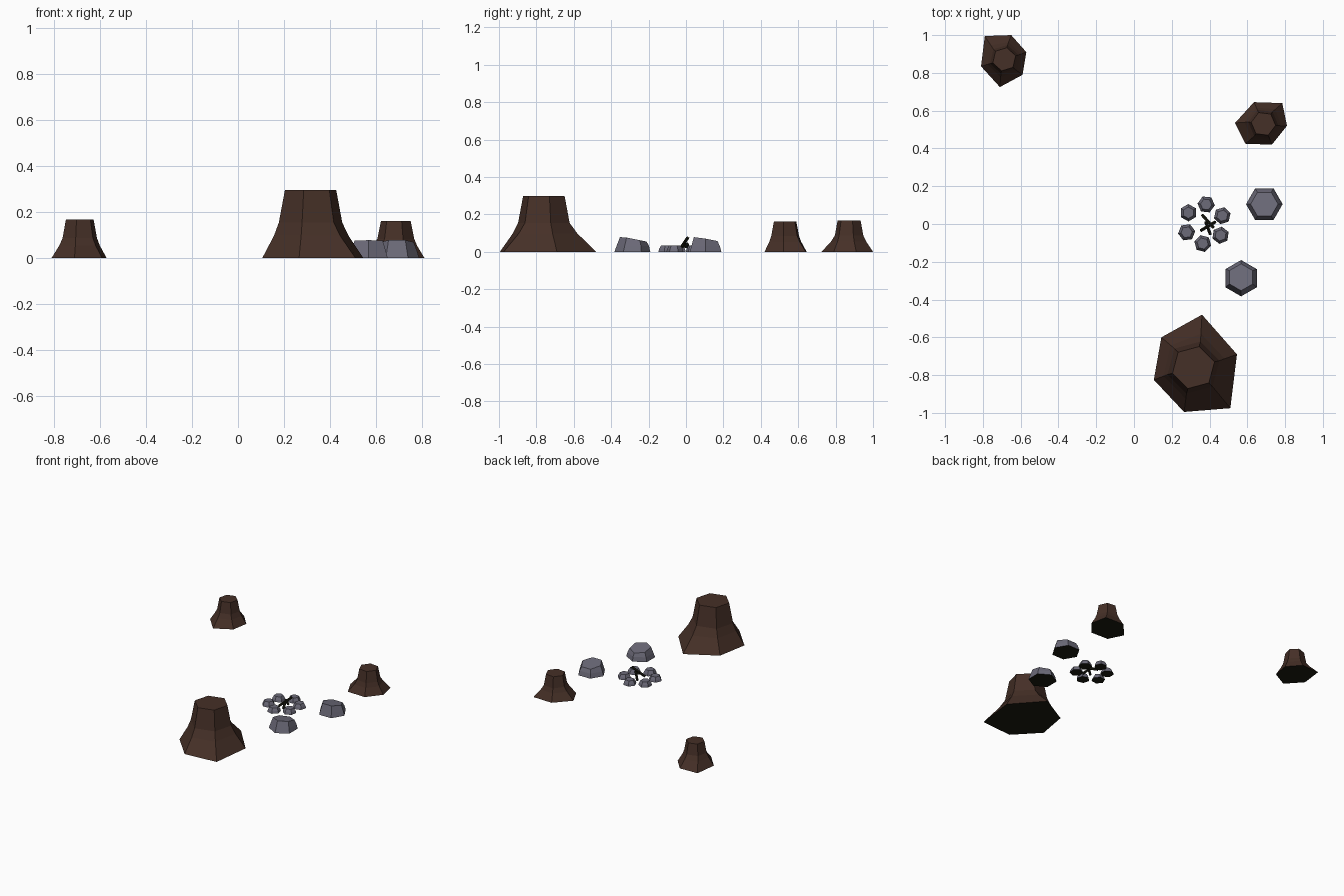
import bpy, bmesh, math
from mathutils import Vector

if "Cube" in bpy.data.objects:
    bpy.data.objects.remove(bpy.data.objects["Cube"])


def material(name, rgb):
    m = bpy.data.materials.new(name)
    m.diffuse_color = (*rgb, 1)
    m.use_nodes = True
    m.node_tree.nodes["Principled BSDF"].inputs["Base Color"].default_value = m.diffuse_color
    return m


BARK = material("dark bark", (0.060, 0.029, 0.020))
STONE = material("grey stone", (0.150, 0.145, 0.190))
SOIL = material("dark soil and char", (0.010, 0.010, 0.005))


def loft(name, rings, mat):
    """Skin a stack of rings, cap both ends; the underside gets the dark colour."""
    bm = bmesh.new()
    loops = [[bm.verts.new(p) for p in ring] for ring in rings]
    n = len(loops[0])
    for a, b in zip(loops, loops[1:]):
        for i in range(n):
            j = (i + 1) % n
            bm.faces.new((a[i], a[j], b[j], b[i]))
    bm.faces.new(loops[-1])
    bm.faces.new(loops[0][::-1]).material_index = 1
    bmesh.ops.recalc_face_normals(bm, faces=bm.faces)
    me = bpy.data.meshes.new(name)
    bm.to_mesh(me)
    bm.free()
    me.materials.append(mat)
    me.materials.append(SOIL)
    ob = bpy.data.objects.new(name, me)
    bpy.context.collection.objects.link(ob)
    return ob


def ring(cx, cy, r, start, z, n=6):
    out = []
    for i in range(n):
        a = math.radians(start + 360 * i / n)
        out.append(Vector((cx + r * math.cos(a), cy + r * math.sin(a), z)))
    return out


def stump(name, cx, cy, r, start, h, base):
    """Hexagonal trunk flaring to uneven root points (listed counter-clockwise)."""
    foot = [Vector((x, y, 0)) for x, y in base]
    top = ring(cx, cy, r, start, h)
    mid = ring(cx, cy, r * 1.24, start, h * 0.52)
    low = [m.lerp(f, 0.29) for m, f in zip(mid, foot)]
    for p in low:
        p.z = h * 0.33
    loft(name, [foot, low, mid, top], BARK)


def rock(name, cx, cy, r, start, h, top=0.72, tilt=0.0, shift=0.0, n=6):
    """Faceted stone whose top plane falls away along y by the tilt."""
    foot = ring(cx, cy, r, start, 0, n)
    waist = ring(cx, cy + shift * 0.5, r * 0.9, start, h * 0.45, n)
    cap = ring(cx, cy + shift, r * top, start, h, n)
    for p in cap:
        p.z = min(h * 1.12, h - tilt * (p.y - cy))
    loft(name, [foot, waist, cap], STONE)


# Tree stumps
stump("large_stump", 0.315, -0.76, 0.115, 15, 0.297,
      [(0.545, -0.69), (0.36, -0.48), (0.145, -0.6),
       (0.105, -0.825), (0.265, -0.995), (0.51, -0.975)])
stump("right_stump", 0.685, 0.53, 0.065, -7, 0.162,
      [(0.81, 0.52), (0.785, 0.64), (0.635, 0.645),
       (0.535, 0.535), (0.59, 0.425), (0.73, 0.42)])
stump("left_stump", -0.687, 0.872, 0.063, 17, 0.167,
      [(-0.57, 0.91), (-0.65, 1.0), (-0.79, 0.995),
       (-0.81, 0.835), (-0.71, 0.725), (-0.59, 0.79)])

# Two sitting stones
rock("back_sitting_stone", 0.69, 0.105, 0.097, 0, 0.07, 0.75, 0.2, 0.0)
rock("front_sitting_stone", 0.567, -0.287, 0.096, 90, 0.07, 0.74, 0.2, 0.005)

# Ring of hearth stones
for k in range(6):
    a = math.radians(25 + 60 * k)
    rock(f"hearth_stone_{k + 1}", 0.373 + 0.104 * math.cos(a),
         0.104 * math.sin(a), 0.046, 17 + 37 * k, 0.034, 0.66)


# Charred sticks
def stick(name, a, b, r=0.009):
    a, b = Vector(a), Vector(b)
    q = (b - a).to_track_quat('Z', 'Y')
    disc = ring(0, 0, r, 0, 0, 5)
    loft(name, [[a + q @ p for p in disc], [b + q @ p for p in disc]], SOIL)


stick("tall_stick", (0.355, -0.035, 0.008), (0.43, 0.01, 0.075))
stick("low_stick", (0.36, 0.048, 0.012), (0.42, -0.02, 0.035))
stick("cross_stick", (0.405, -0.055, 0.010), (0.38, 0.012, 0.042))
